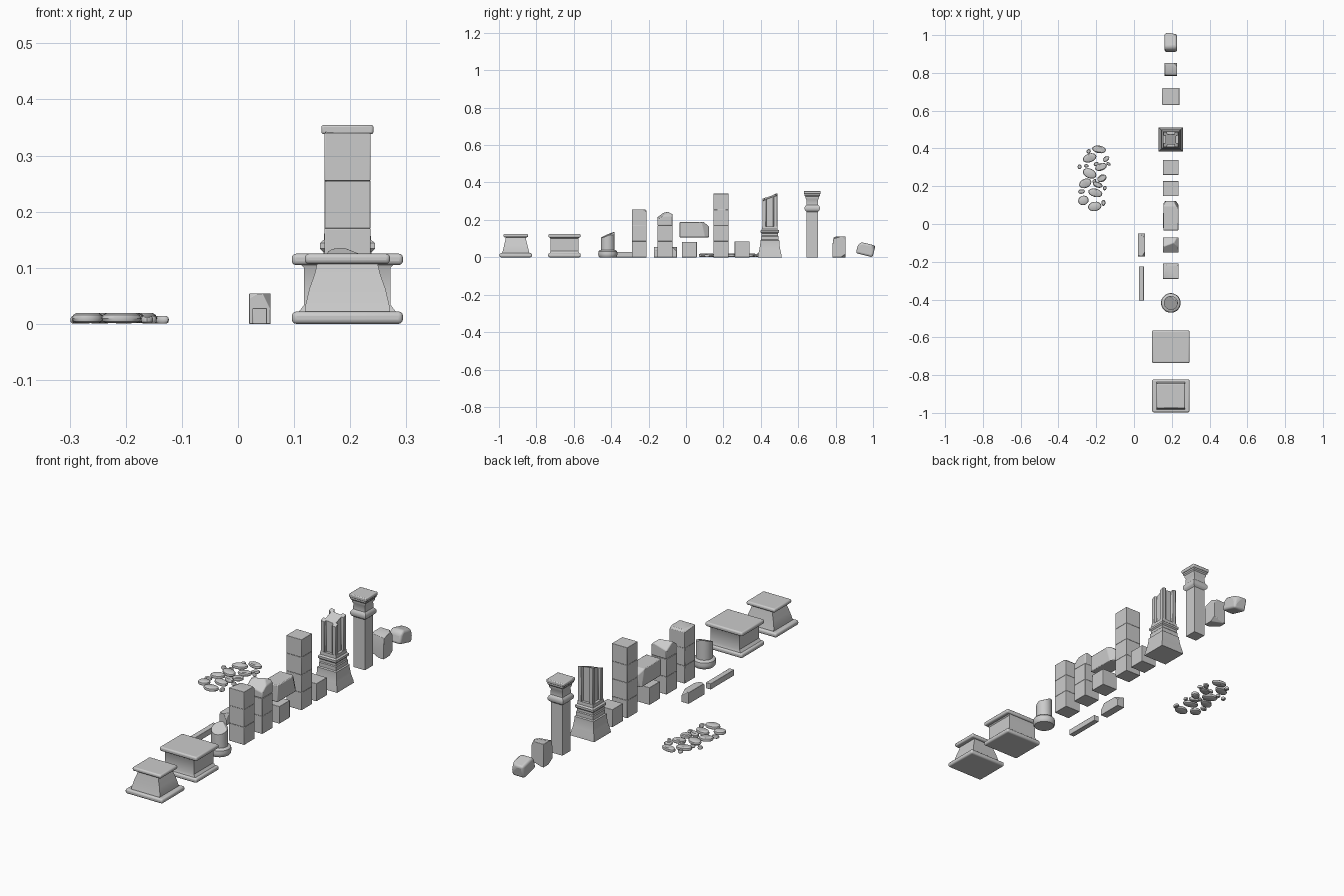
import bpy, bmesh, math
from mathutils import Vector, Matrix

if "Cube" in bpy.data.objects:
    bpy.data.objects.remove(bpy.data.objects["Cube"])

CX = 0.195  # shared x line of the row


def finish(name, bm, bevel=0.0, segs=2, loc=(0, 0, 0)):
    bmesh.ops.recalc_face_normals(bm, faces=bm.faces)
    me = bpy.data.meshes.new(name)
    bm.to_mesh(me)
    bm.free()
    ob = bpy.data.objects.new(name, me)
    bpy.context.collection.objects.link(ob)
    ob.location = loc
    if bevel:
        m = ob.modifiers.new("soft_edges", 'BEVEL')
        m.width, m.segments, m.limit_method = bevel, segs, 'ANGLE'
        m.angle_limit = math.radians(25)
    bpy.ops.object.select_all(action='DESELECT')
    ob.select_set(True)
    bpy.context.view_layer.objects.active = ob
    bpy.ops.object.shade_smooth_by_angle(angle=math.radians(35))
    return ob


def chip(bm, cuts):
    # slice away everything beyond each (point, normal) plane and cap it
    for p, n in cuts:
        r = bmesh.ops.bisect_plane(bm, geom=bm.verts[:] + bm.edges[:] + bm.faces[:],
                                   plane_co=p, plane_no=n, clear_outer=True)
        edges = [e for e in r['geom_cut'] if isinstance(e, bmesh.types.BMEdge)]
        if edges:
            bmesh.ops.contextual_create(bm, geom=edges)


def block(name, loc, size, cuts=(), bevel=0.003, rot=None, segs=2):
    # box standing on loc; cuts are in local coordinates
    bm = bmesh.new()
    bmesh.ops.create_cube(bm, size=1)
    bmesh.ops.scale(bm, vec=size, verts=bm.verts)
    bmesh.ops.translate(bm, vec=(0, 0, size[2] / 2), verts=bm.verts)
    chip(bm, cuts)
    if rot:
        bmesh.ops.transform(bm, matrix=rot, verts=bm.verts)
        low = min(v.co.z for v in bm.verts)
        bmesh.ops.translate(bm, vec=(0, 0, -low), verts=bm.verts)
    return finish(name, bm, bevel, segs, loc)


def loft(name, loc, rings, sides=4, cuts=(), bevel=0.0, segs=2):
    # stacked rings of (half x, half y, z); 4 sides gives rectangles
    bm = bmesh.new()
    k = math.sqrt(2) if sides == 4 else 1
    loops = []
    for hx, hy, z in rings:
        loops.append([bm.verts.new((hx * k * math.cos(a), hy * k * math.sin(a), z))
                      for a in (math.tau * (i + 0.5) / sides for i in range(sides))])
    for a, b in zip(loops, loops[1:]):
        for i in range(sides):
            j = (i + 1) % sides
            bm.faces.new((a[i], a[j], b[j], b[i]))
    bm.faces.new(loops[0])
    bm.faces.new(loops[-1])
    chip(bm, cuts)
    return finish(name, bm, bevel, segs, loc)


def sq(pts):
    return [(h, h, z) for h, z in pts]


# Two pedestals: rounded base, body, rounded top
for tag, y, body, top in (
        ("flared", -0.91, [(.076, .074, .02), (.075, .07, .032), (.068, .063, .062), (.058, .056, .09),
                           (.053, .052, .112)], (.152, .132, .018)),
        ("straight", -0.65, [(.088, .079, .02), (.083, .077, .026), (.077, .075, .034), (.077, .075, .1),
                             (.085, .079, .108)], (.198, .172, .02))):
    block(tag + "_pedestal_base", (CX, y, 0), (.198, .174, .022), bevel=.008, segs=3)
    loft(tag + "_pedestal_body", (CX, y, 0), body)
    block(tag + "_pedestal_top", (CX, y, .125 - top[2]), top, bevel=.007, segs=3)

# Broken round column
loft("round_column_base", (CX, -.418, 0),
     sq([(.045, 0), (.05, .006), (.052, .018), (.05, .032), (.044, .038), (.036, .04)]), 24)
loft("round_column_shaft", (CX, -.418, .038), sq([(.037, 0), (.037, .11)]), 24,
     [((0, 0, .082), (.1, -.42, 1)), ((.02, .02, .087), (.6, .3, 1))], bevel=.003)

# Stacked square columns; only the top block is chipped
B = .085


def stack(name, y, count, cuts=(), top=B):
    for i in range(count):
        last = i == count - 1
        block(f"{name}_block_{i + 1}", (CX, y, i * B), (.082, .08, top if last else B),
              cuts if last else (), bevel=.004 if last and cuts else .0015)


stack("rounded_column", -.25, 3,
      [((.028, .04, B), (1, .7, 1)), ((-.03, 0, B), (-.5, .1, 1)), ((0, .032, B), (0, 1, .9))])
stack("broken_column", -.112, 3,
      [((0, -.02, .052), (.2, -.75, 1)), ((0, .018, .066), (-.3, .6, 1)), ((.025, 0, .066), (.9, 0, 1))])
stack("tall_column", .187, 4)
stack("single_cube", .3, 1)
stack("support_cube", .018, 1, top=.083)

# Fallen block lying above the support cube
block("fallen_block", (CX, .044, .107), (.08, .157, .081),
      [((0, .052, .081), (0, 1, 1.1)), ((.04, .06, 0), (1, .7, .2)), ((-.04, .065, 0), (-1, .8, .1))],
      bevel=.004)

# Panelled pillar: moulded foot and grooved broken shaft
loft("panelled_pillar_foot", (CX, .448, 0),
     sq([(.064, 0), (.062, .015), (.055, .045), (.051, .075), (.051, .09), (.046, .094), (.046, .112),
         (.043, .116), (.043, .128), (.049, .134), (.049, .144), (.042, .15), (.041, .165)]))
bm = bmesh.new()
quarter = [(.04, -.04), (.04, -.021), (.028, -.018), (.028, .018), (.04, .021)]
outline = [Matrix.Rotation(math.pi / 2 * q, 2) @ Vector(p) for q in range(4) for p in quarter]
face = bm.faces.new([bm.verts.new((p.x, p.y, .16)) for p in outline])
up = bmesh.ops.extrude_face_region(bm, geom=[face])['geom']
bmesh.ops.translate(bm, vec=(0, 0, .2), verts=[v for v in up if isinstance(v, bmesh.types.BMVert)])
chip(bm, [((0, 0, .322), (.15, -.38, 1))])
finish("panelled_pillar_shaft", bm, .001, 1, (CX, .448, 0))

# Slim pillar with collar and capital
loft("slim_pillar", (CX, .675, 0),
     sq([(.03, 0), (.03, .243), (.038, .25), (.041, .256), (.041, .268), (.036, .276), (.032, .28),
         (.031, .308), (.036, .316), (.036, .324), (.041, .33), (.041, .339)]))
block("slim_pillar_capital", (CX, .675, .338), (.093, .09, .0165), bevel=.004)

# Rocks
block("upright_rock", (CX, .818, 0), (.066, .07, .112),
      [((0, -.02, .106), (.1, -.3, 1)), ((0, -.033, .08), (0, -1, .15)), ((.02, .03, .01), (.3, .7, -1)),
       ((-.022, -.028, .01), (-.5, -.6, -1)), ((.03, .028, .1), (.8, .6, .6))], bevel=.012, segs=3)
block("tilted_rock", (CX, .953, 0), (.066, .092, .064),
      [((0, -.035, .06), (0, -1, .9)), ((.03, .035, .05), (.6, .8, .5))], bevel=.012, segs=3,
      rot=Matrix.Rotation(math.radians(-14), 4, 'X'))

# Two loose blocks on the ground
block("loose_block", (.039, -.11, 0), (.038, .122, .054),
      [((.015, .04, .054), (.7, .9, 1)), ((.012, -.052, .05), (1, -.6, .5)), ((-.015, -.055, .054), (-.5, -.8, .8))],
      bevel=.001)
block("loose_bar", (.039, -.315, 0), (.026, .18, .028), bevel=.0015)

# Pebble path: x, y, half length, half width, turn
pebbles = [(-.185, .395, .037, .02, -10), (-.235, .35, .037, .023, 20), (-.288, .303, .011, .012, 0),
           (-.235, .268, .038, .025, -25), (-.175, .302, .032, .02, 20), (-.148, .345, .02, .013, 40),
           (-.258, .215, .034, .024, 25), (-.192, .208, .026, .015, -20), (-.17, .242, .026, .019, 30),
           (-.205, .165, .038, .022, -15), (-.268, .125, .028, .025, 20), (-.208, .093, .036, .025, 10),
           (-.162, .112, .011, .016, 0), (-.278, .172, .018, .012, 10), (-.135, .318, .013, .008, -30),
           (-.24, .385, .012, .011, 60), (-.2, .318, .014, .01, 20), (-.252, .308, .012, .009, 0),
           (-.21, .228, .012, .008, 50), (-.155, .19, .012, .01, 70)]
for i, (x, y, a, b, turn) in enumerate(pebbles):
    h = .02 if a > .02 else .014
    rings = [(a * s, b * s, z * h) for s, z in ((.72, .06), (.93, .22), (1, .5), (.93, .8), (.72, .98))]
    p = loft(f"pebble_{i + 1}", (x, y, 0), rings, 14)
    p.rotation_euler.z = math.radians(turn)
